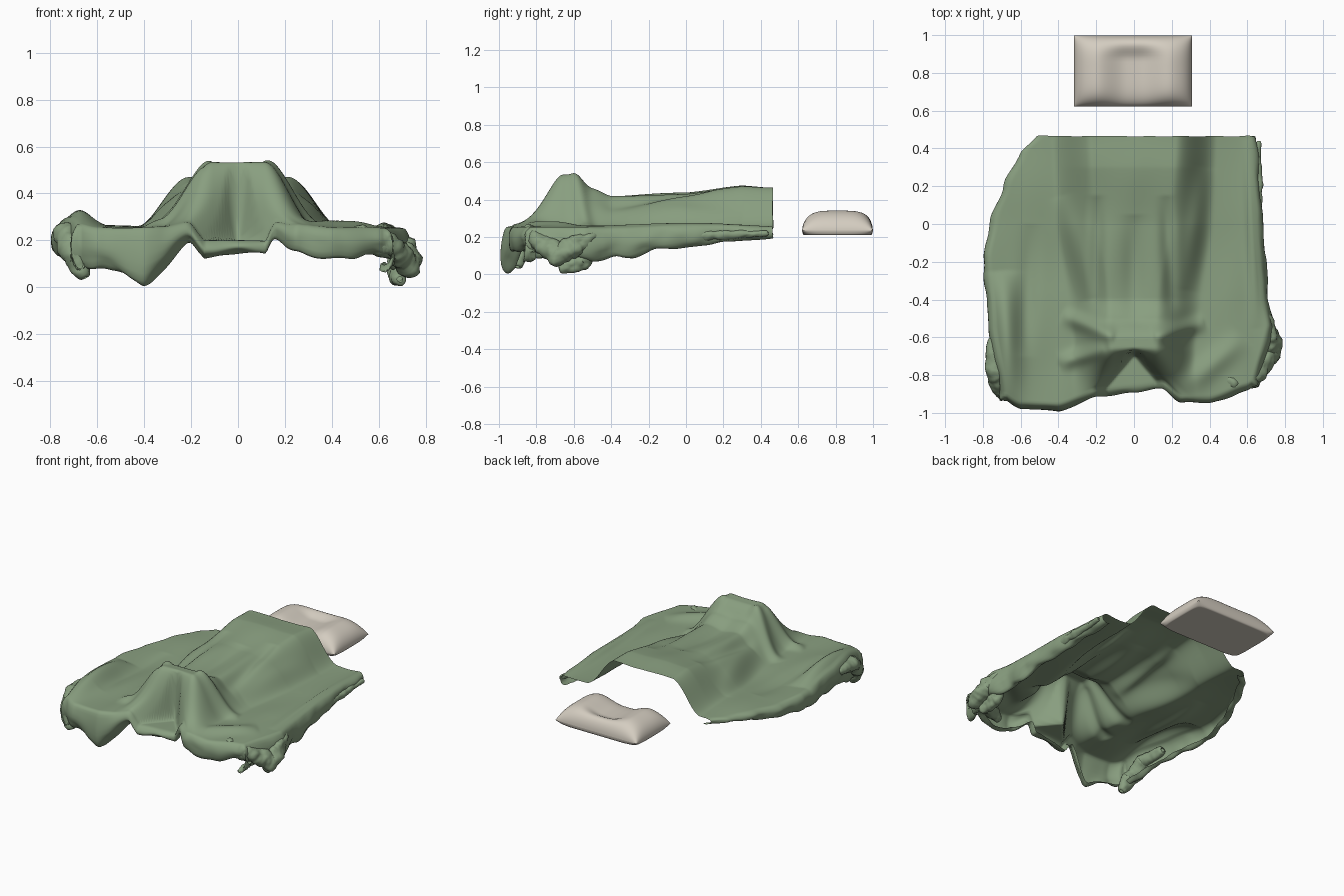
import bpy
import bmesh
import math
from mathutils import Vector, noise

default_cube = bpy.data.objects.get("Cube")
if default_cube:
    bpy.data.objects.remove(default_cube, do_unlink=True)


def make_material(name, colour):
    material = bpy.data.materials.new(name)
    material.use_nodes = True
    material.diffuse_color = colour
    shader = next(n for n in material.node_tree.nodes if n.type == 'BSDF_PRINCIPLED')
    shader.inputs["Base Color"].default_value = colour
    shader.inputs["Roughness"].default_value = 0.9
    return material


def smoothstep(low, high, value):
    t = min(1, max(0, (value - low) / (high - low)))
    return t * t * (3 - 2 * t)


def profile(points, value):
    """Eased interpolation through (position, value) pairs in rising order."""
    if value <= points[0][0]:
        return points[0][1]
    for (start, a), (end, b) in zip(points, points[1:]):
        if value <= end:
            t = (value - start) / (end - start)
            return a + (b - a) * (0.5 * t + 0.5 * smoothstep(0, 1, t))
    return points[-1][1]


def lerp(a, b, t):
    return a + (b - a) * t


def make_surface(name, material, columns, rows, position, wrap=False):
    """Quad surface whose vertices come from position(column, row)."""
    bm = bmesh.new()
    grid = [[bm.verts.new(position(c, r)) for c in range(columns)] for r in range(rows)]
    for r in range(rows - 1):
        for c in range(columns if wrap else columns - 1):
            n = (c + 1) % columns
            bm.faces.new((grid[r][c], grid[r][n], grid[r + 1][n], grid[r + 1][c]))
    bmesh.ops.recalc_face_normals(bm, faces=bm.faces)
    for face in bm.faces:
        face.smooth = True
    mesh = bpy.data.meshes.new(name)
    bm.to_mesh(mesh)
    bm.free()
    mesh.materials.append(material)
    obj = bpy.data.objects.new(name, mesh)
    bpy.context.collection.objects.link(obj)
    return obj


green = make_material("sage green cloth", (0.25, 0.345, 0.215, 1))
cream = make_material("cream cotton", (0.66, 0.61, 0.53, 1))

# Blanket outline seen from above
BACK = 0.465
LEFT = [(-0.95, -0.71), (-0.6, -0.77), (-0.2, -0.8), (0, -0.76), (0.2, -0.69), (0.38, -0.6), (BACK, -0.52)]
RIGHT = [(-0.95, 0.66), (-0.7, 0.74), (-0.5, 0.71), (0, 0.68), (BACK, 0.65)]
FRONT = [(-0.73, -0.9), (-0.6, -0.98), (-0.4, -0.99), (-0.2, -0.91), (0, -0.89),
         (0.15, -0.87), (0.25, -0.95), (0.4, -0.95), (0.6, -0.88), (0.75, -0.74)]

# Body ridge under the cloth: crest height, flat half width, foot half width
CREST = [(-0.67, 0.535), (-0.6, 0.53), (-0.5, 0.46), (-0.4, 0.42), (0, 0.435), (0.3, 0.475), (BACK, 0.46)]
FLAT = [(-0.65, 0.11), (-0.4, 0.12), (0, 0.19), (BACK, 0.22)]
FOOT = [(-0.65, 0.33), (-0.4, 0.36), (0, 0.42), (BACK, 0.44)]

# Depth of the hanging hem on each side
LEFT_DROP = [(-0.9, 0.2), (-0.4, 0.14), (BACK, 0.04)]
RIGHT_DROP = [(-0.8, 0.17), (-0.4, 0.17), (0, 0.12), (BACK, 0.06)]
FRONT_DROP = [(-0.6, 0.18), (-0.4, 0.24), (-0.2, 0.08), (0.1, 0.05), (0.3, 0.14), (0.6, 0.12)]

# Creases: start, end, width, height
CREASES = [
    ((-0.2, 0.15), (-0.19, -0.5), 0.04, -0.035),
    ((0.17, 0.15), (0.2, -0.5), 0.04, -0.035),
    ((0, 0.05), (0, -0.55), 0.06, -0.025),
    ((-0.1, -0.6), (-0.38, -0.48), 0.04, 0.045),
    ((0.1, -0.6), (0.38, -0.52), 0.04, 0.045),
    ((-0.15, -0.66), (-0.4, -0.74), 0.04, 0.04),
    ((-0.38, 0.15), (-0.24, -0.4), 0.05, 0.025),
    ((0.37, 0.3), (0.28, -0.35), 0.05, 0.025),
    ((-0.66, -0.95), (-0.69, -0.25), 0.07, 0.075),
    ((-0.58, -0.7), (-0.55, 0), 0.05, -0.02),
    ((0.58, -0.6), (0.26, -0.88), 0.06, 0.03),
    ((0.6, 0.45), (0.65, -0.55), 0.03, 0.02),
]


def crease_height(x, y):
    total = 0
    point = Vector((x, y))
    for start, end, width, height in CREASES:
        a, b = Vector(start), Vector(end)
        t = min(1, max(0, (point - a).dot(b - a) / (b - a).length_squared))
        fade = math.sin(math.pi * t) ** 0.8 if 0 < t < 1 else 0
        total += height * fade * math.exp(-((point - a.lerp(b, t)).length / width) ** 2)
    return total


def blanket_height(x, y):
    side = abs(x)
    ridge = 1 - smoothstep(profile(FLAT, y), profile(FOOT, y), side)
    # Tent over the feet drops into a wedge notch, with a low tongue between two lobes
    notch_half = max(0, -0.66 - y) * 0.85
    notch = smoothstep(notch_half + 0.04, notch_half - 0.03, side) * smoothstep(-0.66, -0.7, y)
    fall = max(notch, smoothstep(-0.655, -0.74 - side, y))
    base = 0.255 - 0.055 * notch
    height = base + (profile(CREST, y) - base) * ridge * (1 - fall)
    wrinkle = noise.noise(Vector((5 * x, 2.5 * y, 1))) * 0.014
    return height + crease_height(x, y) * (1 - 0.7 * notch) + wrinkle


# Blanket with hems that curl down and under on three sides
INNER, HEM, ROLL = 130, 12, 0.04
TURN = math.pi * 1.15


def hem(index, last):
    """Inner fraction along the sheet, and curl angles at its low and high ends."""
    low = max(0, HEM - index) / HEM * TURN
    high = max(0, index - HEM - last) / HEM * TURN
    return min(1, max(0, (index - HEM) / last)), low, high


def blanket_point(column, row):
    u, left, right = hem(column, INNER)
    v, _, front = hem(row + HEM, INNER)
    guide = lerp(BACK, -0.93, v)
    x = lerp(profile(LEFT, guide) + ROLL, profile(RIGHT, guide) - ROLL, u)
    y = lerp(BACK, profile(FRONT, x) + ROLL, v)
    crumple = noise.noise(Vector((x * 9, y * 9, left + right + front)))
    roll = ROLL * (1 + 0.3 * crumple)
    drops = [profile(table, place) * (1 - math.cos(angle)) / 2
             for angle, table, place in ((left, LEFT_DROP, y), (right, RIGHT_DROP, y), (front, FRONT_DROP, x))]
    z = blanket_height(x, y) - max(drops) * (1 + 0.2 * crumple)
    x += roll * (math.sin(right) - math.sin(left))
    y -= roll * math.sin(front)
    y += 0.006 * crumple * (v == 0)
    return x, y, max(z, 0.005)


make_surface("blanket", green, INNER + 2 * HEM + 1, INNER + HEM + 1, blanket_point)


# Bunched rolls of cloth along the hems
def cloth_roll(name, path, radius, roughness, segments=90, sides=20):
    stops = [i / (len(path) - 1) for i in range(len(path))]
    axes = [list(zip(stops, values)) for values in zip(*path)]

    def centre(t):
        return Vector([profile(axis, t) for axis in axes])

    def ring_point(side, segment):
        t = segment / (segments - 1)
        along = (centre(min(1, t + 0.02)) - centre(max(0, t - 0.02))).normalized()
        across = along.cross(Vector((0, 0, 1))).normalized()
        angle = math.tau * side / sides
        out = across * math.cos(angle) + across.cross(along) * math.sin(angle)
        size = radius * (0.25 + 0.75 * max(0, math.sin(math.pi * t)) ** 0.4)
        sample = centre(t) + out * radius
        lump = noise.noise(sample * 14) + 0.4 * noise.noise(sample * 35)
        point = centre(t) + out * size * (1 + roughness * lump)
        point.z = max(point.z, 0)
        return point

    make_surface(name, green, sides, segments, ring_point, wrap=True)


cloth_roll("gathered_corner", [(0.68, -0.46, 0.2), (0.72, -0.58, 0.17), (0.73, -0.68, 0.1),
                               (0.66, -0.77, 0.17), (0.52, -0.84, 0.21), (0.36, -0.9, 0.19)], 0.055, 0.45)
cloth_roll("corner_tail", [(0.67, -0.5, 0.15), (0.68, -0.55, 0.06), (0.69, -0.68, 0.035)], 0.04, 0.45)
cloth_roll("left_corner_fold", [(-0.74, -0.6, 0.24), (-0.74, -0.78, 0.23), (-0.7, -0.88, 0.14),
                                (-0.65, -0.9, 0.04)], 0.05, 0.3)
cloth_roll("right_hem_roll", [(0.66, 0.44, 0.22), (0.65, 0.1, 0.21), (0.66, -0.3, 0.18),
                              (0.68, -0.52, 0.15)], 0.028, 0.5)

# Pillow with a head hollow open at the front, flat base and thin seam
PILLOW_CENTRE = Vector((-0.005, 0.81, 0.21))
HALF_X, HALF_Y = 0.312, 0.189


def pillow_shape(top):
    columns, rows = 48, 32

    def position(column, row):
        a = 2 * column / (columns - 1) - 1
        b = 2 * row / (rows - 1) - 1
        # Ease samples toward the rim for a clean rounded edge
        a, b = math.sin(a * math.pi / 2), math.sin(b * math.pi / 2)
        puff = ((1 - a ** 4) * (1 - b ** 4)) ** 0.55
        hollow = smoothstep(0.68, 0.1, abs(a)) * smoothstep(0.95, 0.3, b)
        z = 0.025 + puff * (0.118 - 0.06 * hollow) if top else 0.025 - 0.025 * min(1, puff * 3)
        return PILLOW_CENTRE + Vector((a * HALF_X, b * HALF_Y, z))

    return make_surface("pillow_top" if top else "pillow_base", cream, columns, rows, position)


pillow_shape(True)
base = pillow_shape(False)
base.data.flip_normals()
